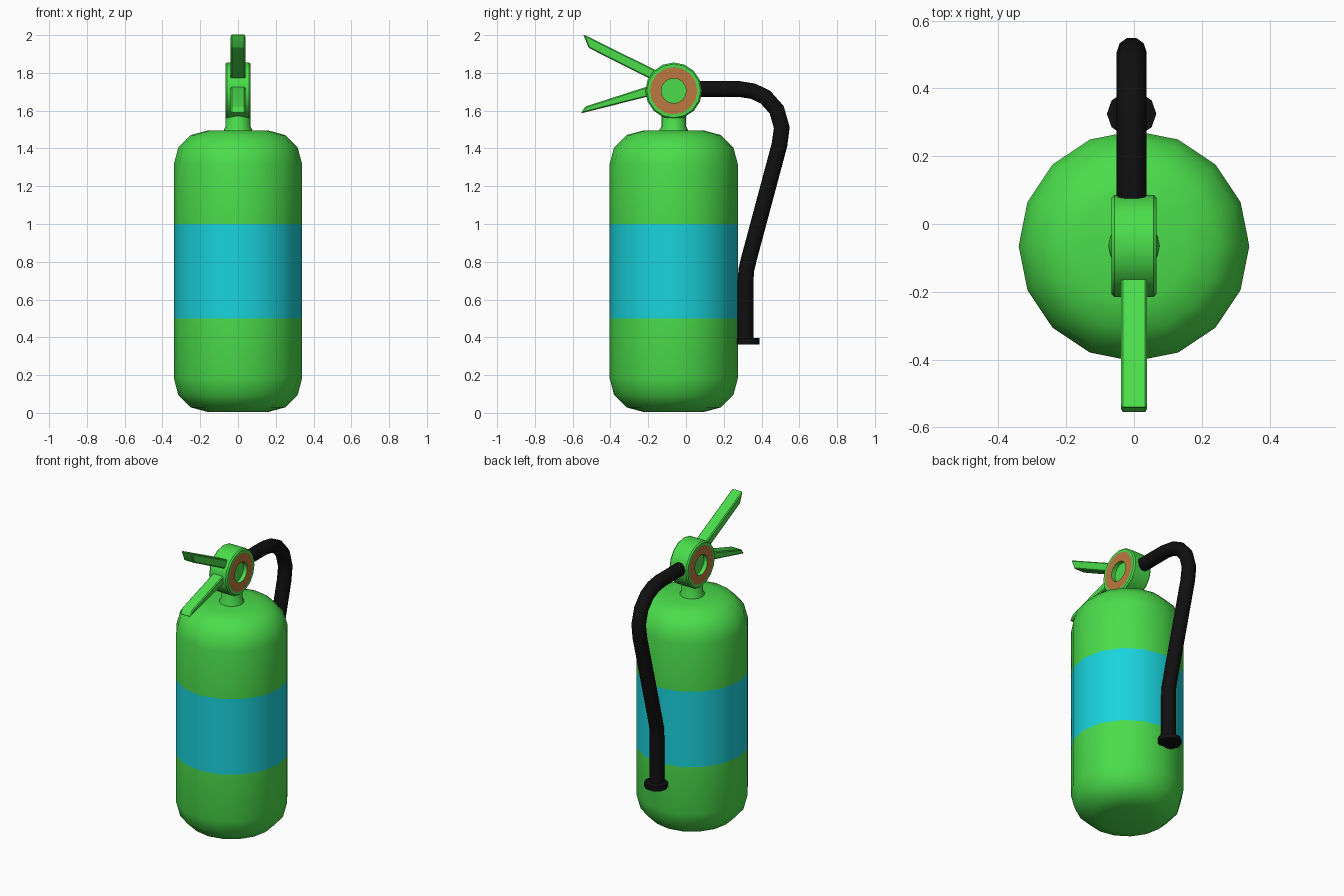
import bpy, bmesh, math
from mathutils import Matrix, Vector

if "Cube" in bpy.data.objects:
    bpy.data.objects.remove(bpy.data.objects["Cube"])


def mat(name, rgb):
    m = bpy.data.materials.new(name)
    m.diffuse_color = (*rgb, 1)
    m.use_nodes = True
    m.node_tree.nodes["Principled BSDF"].inputs["Base Color"].default_value = m.diffuse_color
    return m


GREEN = mat("green", (0.07, 0.72, 0.07))
CYAN = mat("cyan", (0.01, 0.65, 0.72))
COPPER = mat("copper", (0.5, 0.19, 0.05))
BLACK = mat("black", (0.005, 0.005, 0.005))


def finish(bm, name, mats, angle=40):
    bmesh.ops.remove_doubles(bm, verts=bm.verts, dist=1e-5)
    bmesh.ops.recalc_face_normals(bm, faces=bm.faces)
    me = bpy.data.meshes.new(name)
    bm.to_mesh(me)
    bm.free()
    for m in mats:
        me.materials.append(m)
    ob = bpy.data.objects.new(name, me)
    bpy.context.collection.objects.link(ob)
    bpy.ops.object.select_all(action='DESELECT')
    ob.select_set(True)
    bpy.context.view_layer.objects.active = ob
    bpy.ops.object.shade_smooth_by_angle(angle=math.radians(angle))
    return ob


def lathe(name, profile, sides, matrix, mats, accent=()):
    """Revolve (radius, height) points; accent lists profile segments using the second material."""
    bm = bmesh.new()
    rings = [[bm.verts.new((r * math.cos(2 * math.pi * i / sides),
                            r * math.sin(2 * math.pi * i / sides), h))
              for i in range(sides)] for r, h in profile]
    for k in range(len(rings) - 1):
        a, b = rings[k], rings[k + 1]
        for i in range(sides):
            j = (i + 1) % sides
            bm.faces.new((a[i], a[j], b[j], b[i])).material_index = int(k in accent)
    bm.faces.new(rings[0])
    bm.faces.new(rings[-1])
    bm.transform(matrix)
    return finish(bm, name, mats)


CY = -0.065

# tank with rounded shoulders and coloured band
arc = [(0.16 + 0.18 * math.sin(math.radians(a)), 0.18 * math.cos(math.radians(a)))
       for a in (0, 30, 60, 90)]
tank = [(r, 0.185 - c) for r, c in arc] + [(0.34, 0.5), (0.34, 1.0)] \
    + [(r, 1.315 + c) for r, c in reversed(arc)]
lathe("tank", tank, 16, Matrix.Translation((0, CY, 0)), [GREEN, CYAN], accent=(4,))

# neck
lathe("neck", [(0.075, 1.49), (0.075, 1.50), (0.066, 1.515), (0.066, 1.62)], 16,
      Matrix.Translation((0, CY, 0)), [GREEN])

# valve head: sideways disc with a copper ring and a recessed centre on both sides
half = [(0.066, 0.04), (0.066, 0.067), (0.125, 0.067), (0.142, 0.067), (0.15, 0.058)]
valve = [(r, -h) for r, h in half] + half[::-1]
lathe("valve_head", valve, 16,
      Matrix.Translation((0, CY, 1.705)) @ Matrix.Rotation(math.pi / 2, 4, 'Y'),
      [GREEN, COPPER], accent=(1, 7))


# handles: side outlines in (y, z) extruded across x
def handle(name, outline, w=0.039):
    bm = bmesh.new()
    f = bm.faces.new([bm.verts.new((-w, y, z)) for y, z in outline])
    ext = bmesh.ops.extrude_face_region(bm, geom=[f])
    bmesh.ops.translate(bm, vec=(2 * w, 0, 0),
                        verts=[v for v in ext["geom"] if isinstance(v, bmesh.types.BMVert)])
    bmesh.ops.bevel(bm, geom=bm.edges[:], offset=0.006, segments=1, affect='EDGES')
    finish(bm, name, [GREEN], 30)


handle("carry_handle", [(-0.545, 2.005), (-0.515, 1.932), (-0.13, 1.738), (-0.11, 1.79)])
handle("squeeze_lever", [(-0.558, 1.585), (-0.532, 1.622), (-0.13, 1.752), (-0.13, 1.693)])

# hose
HX = -0.007
path = [(0.05, 1.715), (0.28, 1.715), (0.355, 1.703), (0.42, 1.672), (0.48, 1.605),
        (0.507, 1.51), (0.495, 1.42), (0.333, 0.815), (0.32, 0.76), (0.315, 0.70), (0.315, 0.38)]
cu = bpy.data.curves.new("hose", 'CURVE')
cu.dimensions = '3D'
cu.bevel_depth = 0.044
cu.bevel_resolution = 3
cu.use_fill_caps = True
sp = cu.splines.new('POLY')
sp.points.add(len(path) - 1)
for p, (y, z) in zip(sp.points, path):
    p.co = (HX, y, z, 1)
sp.use_smooth = True
cu.materials.append(BLACK)
bpy.context.collection.objects.link(bpy.data.objects.new("hose", cu))

# nozzle collar at the hose end
lathe("nozzle_collar", [(0.073, 0.363), (0.073, 0.396)], 10,
      Matrix.Translation((HX, 0.325, 0)) @ Matrix.Diagonal((1, 0.92, 1, 1)), [BLACK])
